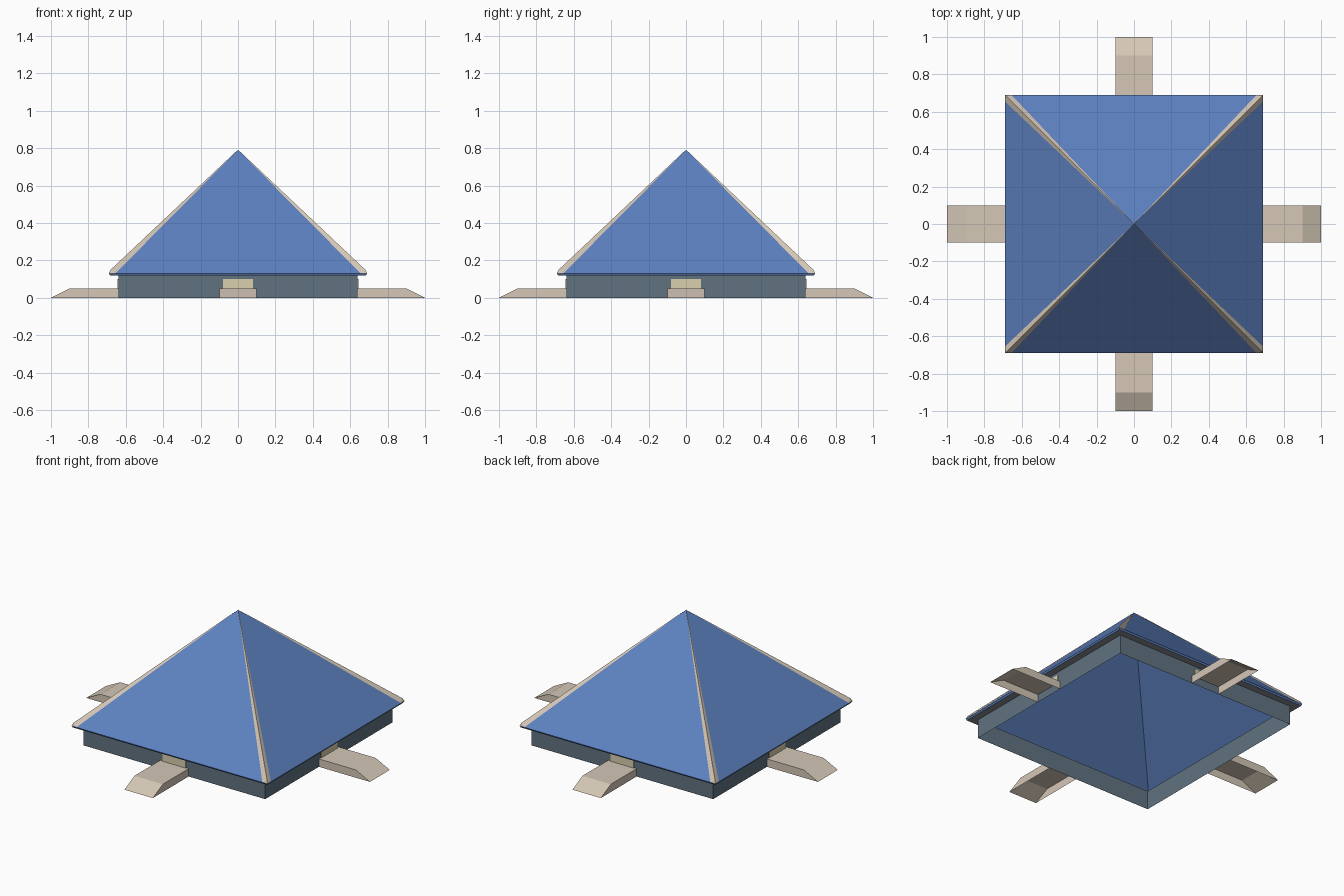
import bpy
from math import pi
from mathutils import Matrix

if "Cube" in bpy.data.objects:
    bpy.data.objects.remove(bpy.data.objects["Cube"])


def material(name, rgb):
    m = bpy.data.materials.new(name)
    m.diffuse_color = (*rgb, 1)
    m.use_nodes = True
    m.node_tree.nodes["Principled BSDF"].inputs["Base Color"].default_value = m.diffuse_color
    return m


BLUE = material("roof_blue", (0.11, 0.22, 0.53))
SLATE = material("wall_slate", (0.12, 0.17, 0.22))
STONE = material("stone", (0.66, 0.57, 0.47))
DOOR = material("door_cream", (0.70, 0.62, 0.43))
GREY = material("soffit_grey", (0.25, 0.26, 0.28))


def add(name, verts, faces, mat, turn=0):
    me = bpy.data.meshes.new(name)
    me.from_pydata(verts, [], faces)
    me.transform(Matrix.Rotation(turn * pi / 2, 4, 'Z'))
    me.materials.append(mat)
    ob = bpy.data.objects.new(name, me)
    bpy.context.collection.objects.link(ob)
    return ob


def square_loft(name, profile, mat, apex=None):
    """Open square shell through (half width, z) rings, optionally closed to a point."""
    verts = [(sx * h, sy * h, z) for h, z in profile
             for sx, sy in ((-1, -1), (1, -1), (1, 1), (-1, 1))]
    faces = [(4 * r + i, 4 * r + (i + 1) % 4, 4 * r + 4 + (i + 1) % 4, 4 * r + 4 + i)
             for r in range(len(profile) - 1) for i in range(4)]
    if apex is not None:
        base = len(verts) - 4
        verts.append((0, 0, apex))
        faces += [(base + i, base + (i + 1) % 4, base + 4) for i in range(4)]
    return add(name, verts, faces, mat)


# Walls, eave underside and pyramid roof
WALL, EAVE = 0.64, 0.69
square_loft("walls", [(WALL, 0), (WALL, 0.12)], SLATE)
square_loft("soffit", [(WALL, 0.12), (0.685, 0.12)], GREY)
square_loft("roof", [(0.685, 0.12), (EAVE, 0.13)], BLUE, apex=0.79)

sides = ("front", "right", "back", "left")
for k, side in enumerate(sides):
    # Ramp: open underneath, flat top then a slope to the ground
    ramp = [(x, y, z) for x in (-0.1, 0.1)
            for y, z in ((-WALL, 0), (-1, 0), (-0.9, 0.05), (-WALL, 0.05))]
    add(side + "_ramp", ramp,
        [(1, 5, 6, 2), (2, 6, 7, 3), (0, 3, 2, 1), (4, 5, 6, 7)], STONE, k)

    # Doorway panel standing just proud of the wall above the ramp
    y = -WALL - 0.004
    door = [(x, yy, z) for yy in (y, -WALL) for x, z in
            ((-0.08, 0.05), (0.08, 0.05), (0.08, 0.10), (-0.08, 0.10))]
    add(side + "_door", door,
        [(0, 1, 2, 3), (3, 2, 6, 7), (1, 5, 6, 2), (0, 3, 7, 4)], DOOR, k)

    # Tapered hip cap running from the corner up to the peak
    cap = [(0.655, -EAVE, 0.131), (EAVE, -EAVE, 0.131), (EAVE, -0.655, 0.131),
           (0.682, -0.682, 0.149), (0, 0, 0.792)]
    add(side + "_hip_cap", cap,
        [(0, 1, 3), (1, 2, 3), (0, 3, 4), (3, 2, 4)], STONE, k)
